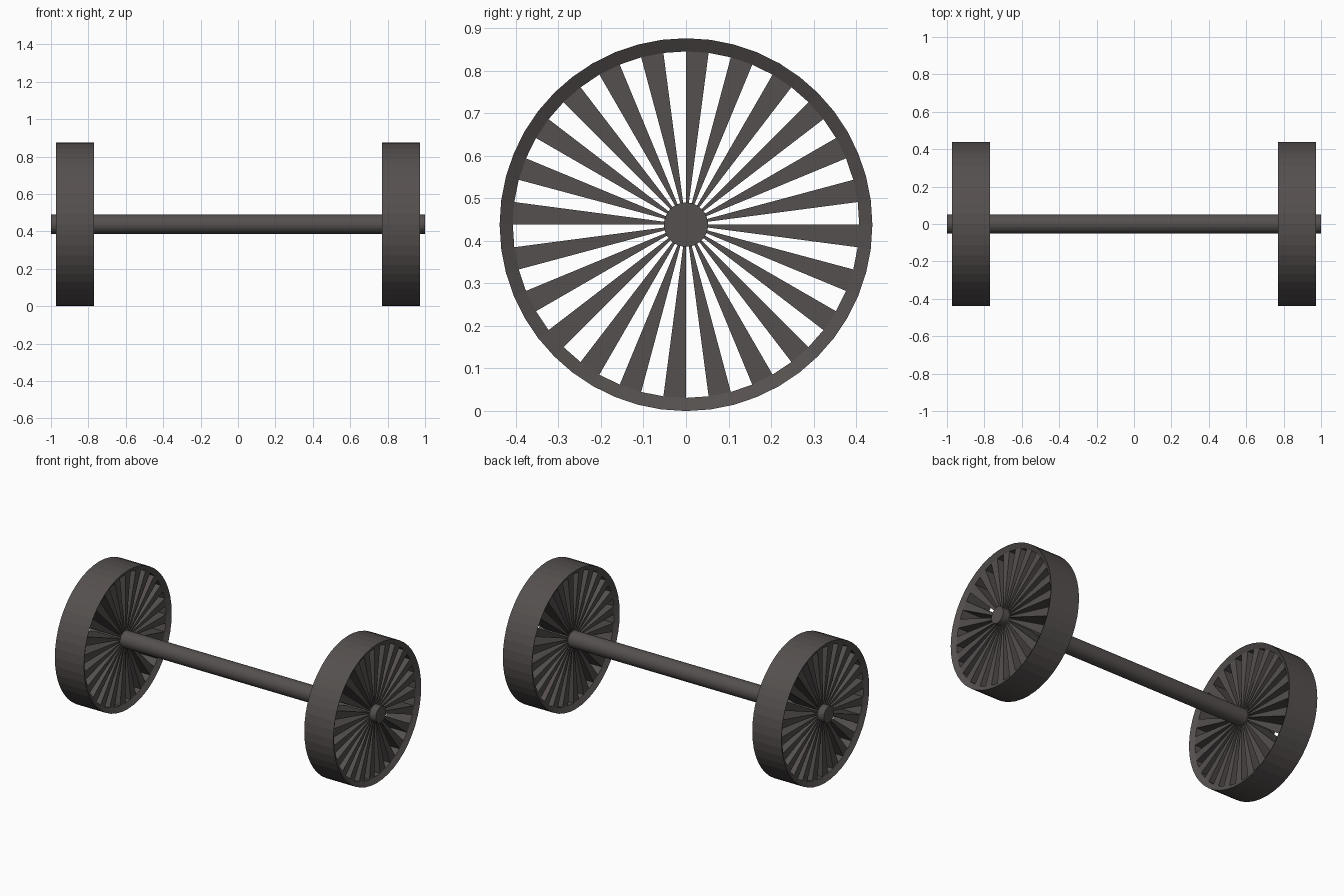
import bpy, bmesh
from math import sin, cos, pi

if "Cube" in bpy.data.objects:
    bpy.data.objects.remove(bpy.data.objects["Cube"])

R, R_IN, R_AXLE = 0.438, 0.407, 0.052   # rim outer, rim inner, axle radius
HALF, FACE = 0.102, 0.084               # half width of rim, half depth of spokes
SIDES, ZC, WHEEL_X = 48, 0.438, 0.872

mat = bpy.data.materials.new("dark_iron")
mat.diffuse_color = (0.09, 0.08, 0.077, 1)
mat.use_nodes = True
mat.node_tree.nodes["Principled BSDF"].inputs["Base Color"].default_value = mat.diffuse_color


def finish(bm, name, loc):
    bmesh.ops.recalc_face_normals(bm, faces=bm.faces)
    me = bpy.data.meshes.new(name)
    bm.to_mesh(me)
    bm.free()
    me.materials.append(mat)
    ob = bpy.data.objects.new(name, me)
    ob.location = loc
    bpy.context.collection.objects.link(ob)
    return ob


def point(bm, x, r, i):
    a = 2 * pi * i / SIDES
    return bm.verts.new((x, r * cos(a), r * sin(a)))


def make_rim(name, x):
    # closed ring: outer tread, sloping lips, inner wall
    bm = bmesh.new()
    profile = [(-HALF, R), (HALF, R), (FACE, R_IN), (-FACE, R_IN)]
    loops = [[point(bm, px, r, i) for i in range(SIDES)] for px, r in profile]
    for k in range(4):
        a, b = loops[k], loops[(k + 1) % 4]
        for i in range(SIDES):
            j = (i + 1) % SIDES
            bm.faces.new((a[i], a[j], b[j], b[i]))
    finish(bm, name, (x, 0, ZC))


def make_spokes(name, x):
    # every second wedge between hub and rim is a solid spoke
    bm = bmesh.new()
    for i in range(1, SIDES, 2):
        near, far = [[point(bm, px, R_AXLE * 0.9, i), point(bm, px, R_IN, i),
                      point(bm, px, R_IN, i + 1), point(bm, px, R_AXLE * 0.9, i + 1)]
                     for px in (-FACE, FACE)]
        bm.faces.new(near)
        bm.faces.new(far)
        for k in (0, 2):
            bm.faces.new((near[k], near[k + 1], far[k + 1], far[k]))
    finish(bm, name, (x, 0, ZC))


for side, s in (("left", -1), ("right", 1)):
    make_rim(side + "_rim", s * WHEEL_X)
    make_spokes(side + "_spokes", s * WHEEL_X)

# axle
bpy.ops.mesh.primitive_cylinder_add(vertices=32, radius=R_AXLE, depth=2,
                                    location=(0, 0, ZC), rotation=(0, pi / 2, 0))
axle = bpy.context.object
axle.name = "axle"
axle.data.materials.append(mat)
